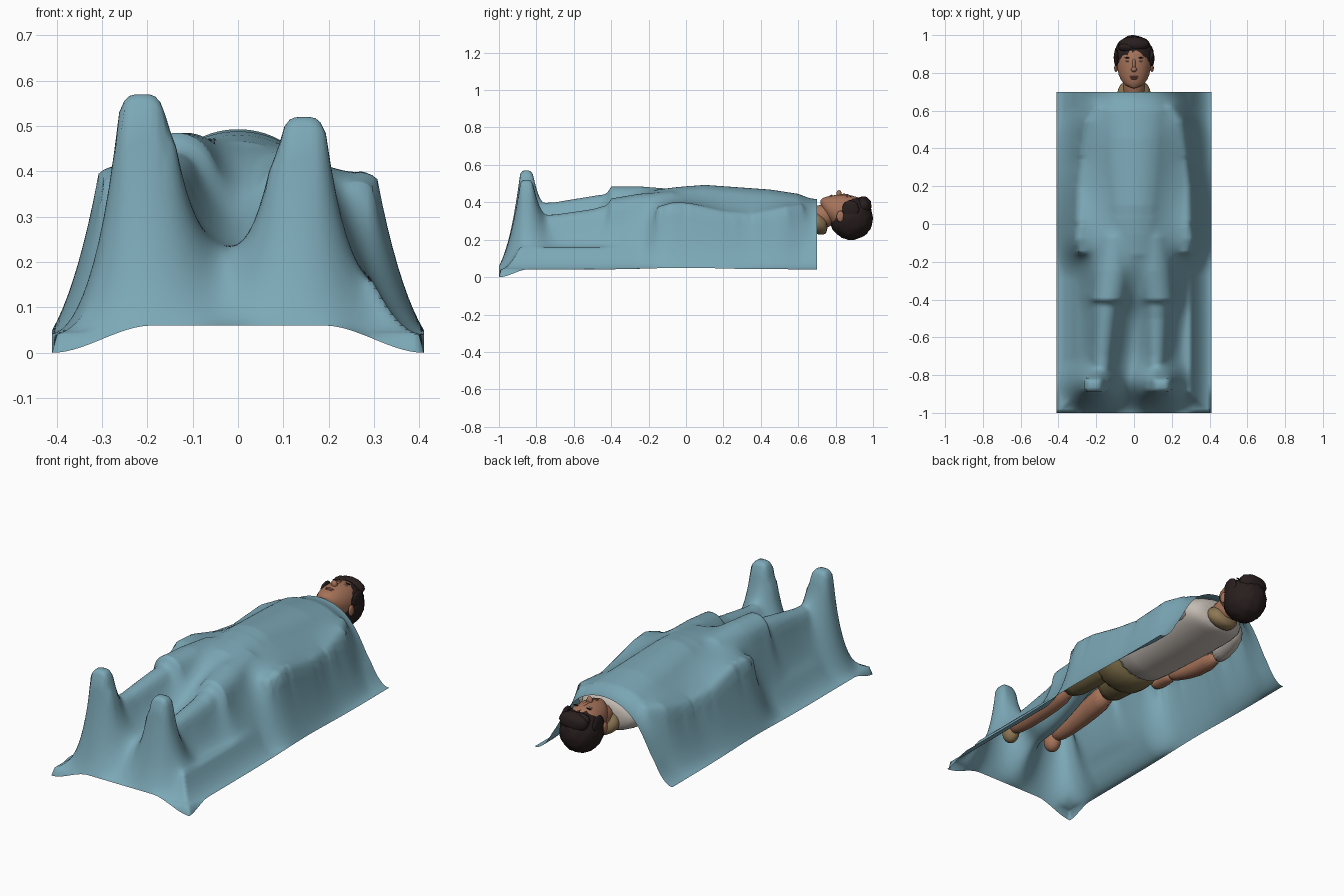
import bpy, bmesh, math, random
from mathutils import Vector

random.seed(4)
if "Cube" in bpy.data.objects:
    bpy.data.objects.remove(bpy.data.objects["Cube"])


def material(name, rgb):
    m = bpy.data.materials.new(name)
    m.use_nodes = True
    m.diffuse_color = (*rgb, 1)
    m.node_tree.nodes["Principled BSDF"].inputs["Base Color"].default_value = (*rgb, 1)
    return m


BLUE = material("blue cloth", (.20, .39, .47))
SKIN = material("skin", (.38, .17, .10))
HAIR = material("dark hair", (.022, .013, .013))
SHIRT = material("pale shirt", (.55, .50, .45))
OLIVE = material("olive shorts", (.17, .13, .055))
TAN = material("tan cloth", (.27, .185, .09))
LIPS = material("lips", (.27, .10, .065))
EYE = material("eye", (.40, .36, .35))


def finish(name, bm, mat, levels=0):
    bmesh.ops.recalc_face_normals(bm, faces=bm.faces)
    me = bpy.data.meshes.new(name)
    bm.to_mesh(me)
    bm.free()
    ob = bpy.data.objects.new(name, me)
    bpy.context.collection.objects.link(ob)
    me.materials.append(mat)
    for f in me.polygons:
        f.use_smooth = True
    if levels:
        ob.modifiers.new("Smooth", "SUBSURF").levels = levels
        ob.modifiers["Smooth"].render_levels = levels
    return ob


def loft(name, mat, stations, sides=16):
    """Elliptical rings along y; a station is (y, x, z, half width, half height)."""
    bm = bmesh.new()
    rings = []
    for y, x, z, rx, rz in stations:
        angles = [2 * math.pi * i / sides for i in range(sides)]
        rings.append([bm.verts.new((x + rx * math.cos(a), y, z + rz * math.sin(a))) for a in angles])
    for a, b in zip(rings, rings[1:]):
        for i in range(sides):
            j = (i + 1) % sides
            bm.faces.new((a[i], a[j], b[j], b[i]))
    bm.faces.new(rings[0])
    bm.faces.new(rings[-1])
    return finish(name, bm, mat, 1)


def ball(name, mat, centre, radii, jitter=0.0, detail=3):
    bm = bmesh.new()
    bmesh.ops.create_icosphere(bm, subdivisions=detail, radius=1)
    for v in bm.verts:
        k = 1 + random.uniform(-jitter, jitter)
        v.co = Vector(c + r * k * p for c, r, p in zip(centre, radii, v.co))
    return finish(name, bm, mat)


# Body parts that lie beneath the sheet
body = [
    ("shirt", SHIRT, [(.70, 0, .32, .11, .075), (.66, 0, .32, .17, .092), (.60, 0, .33, .20, .105),
                      (.45, 0, .33, .185, .128), (.10, 0, .345, .165, .138), (0, 0, .345, .168, .13)]),
    ("shorts_waist", OLIVE, [(.04, 0, .345, .17, .134), (-.06, 0, .34, .172, .13), (-.17, 0, .335, .16, .12)]),
    ("right_shorts_leg", OLIVE, [(-.06, -.095, .37, .092, .09), (-.25, -.115, .385, .09, .09),
                                 (-.40, -.135, .395, .078, .08)]),
    ("left_shorts_leg", OLIVE, [(-.06, .09, .36, .092, .09), (-.25, .105, .345, .09, .09),
                                (-.40, .125, .325, .08, .085)]),
    ("right_lower_leg", SKIN, [(-.36, -.135, .375, .06, .068), (-.50, -.15, .36, .055, .063),
                               (-.70, -.167, .338, .045, .052), (-.86, -.175, .34, .036, .04)]),
    ("left_lower_leg", SKIN, [(-.36, .12, .325, .06, .068), (-.50, .12, .29, .055, .063),
                              (-.70, .118, .272, .045, .052), (-.86, .105, .28, .036, .04)]),
]
for side, s in (("left", 1), ("right", -1)):
    lift = .006 * (1 - s)
    body += [
        (side + "_sleeve", SHIRT, [(.63, s * .17, .33, .04, .05), (.54, s * .21, .315, .055, .06),
                                   (.36, s * .235, .29, .052, .052)]),
        (side + "_arm", SKIN, [(.40, s * .23, .29, .044, .045), (.20, s * .26, .305, .042, .043),
                               (.02, s * .27, .35 + lift, .035, .036), (-.03, s * .27, .36 + lift, .028, .028)]),
        (side + "_hand", SKIN, [(-.01, s * .27, .36 + lift, .03, .03), (-.08, s * .27, .36 + lift, .042, .028),
                                (-.16, s * .26, .345 + lift, .03, .018)]),
    ]
for name, mat, stations in body:
    loft(name, mat, stations)

# Feet with the toes pointing up and splayed outwards: (side, toe x, heel x, top, colour)
feet = [("right", -.212, -.175, .57, SKIN), ("left", .145, .102, .52, TAN)]
for side, x, heel_x, top, mat in feet:
    ball(side + "_toes", mat, (x, -.855, top - .095), (.043, .032, .08))
    ball(side + "_instep", mat, ((x + heel_x) / 2, -.855, top - .17), (.043, .036, .085))
    ball(side + "_heel", mat, (heel_x, -.86, top - .255), (.042, .046, .055))

# Neck, collar and head
loft("neck", SKIN, [(.66, 0, .32, .06, .06), (.73, 0, .325, .058, .064), (.80, 0, .335, .058, .065)])
loft("collar", TAN, [(.67, 0, .30, .105, .07), (.715, 0, .287, .085, .062), (.76, 0, .272, .066, .045)])
loft("head", SKIN, [(.722, 0, .395, .028, .025), (.742, 0, .378, .058, .05), (.785, 0, .355, .084, .085),
                    (.85, 0, .343, .094, .10), (.91, 0, .338, .09, .098), (.955, 0, .33, .065, .07),
                    (.98, 0, .33, .03, .035)], 24)
ball("nose_bridge", SKIN, (0, .845, .432), (.010, .035, .014))
ball("nose_tip", SKIN, (0, .818, .444), (.016, .014, .021))
ball("upper_lip", LIPS, (0, .780, .434), (.024, .005, .007))
ball("lower_lip", LIPS, (0, .770, .431), (.02, .005, .007))
ball("chin", SKIN, (0, .738, .40), (.03, .02, .024))
for side, s in (("left", 1), ("right", -1)):
    ball(side + "_eye", EYE, (s * .035, .862, .431), (.012, .004, .005))
    ball(side + "_brow", HAIR, (s * .036, .880, .432), (.018, .003, .004))
    ball(side + "_ear", SKIN, (s * .095, .825, .325), (.010, .02, .03))
    ball(side + "_sideburn", HAIR, (s * .094, .88, .365), (.013, .045, .045), .05)
ball("hair", HAIR, (0, .884, .315), (.107, .115, .116), .025, 4)
ball("fringe", HAIR, (0, .951, .382), (.082, .041, .05), .04)
ball("parted_fringe", HAIR, (-.035, .937, .40), (.048, .026, .03), .05)

# Draped sheet: a sagging membrane resting on the body
NX, NY = 72, 150
W, Y0, Y1 = .41, -1.0, .70
CELL = (2 * W / NX) ** 2 / 4


def ease(t):
    t = max(0, min(1, t))
    return t * t * (3 - 2 * t)


def sag(x, y):
    """Cloth weight: taut across the torso, heavier by the legs and on the flanks."""
    legs = 22 + 6 * ease((abs(x) - .10) / .12)
    torso = 3 + 25 * ease((abs(x) - .24) / .06)
    return (legs + (torso - legs) * ease((y + .38) / .18)) * CELL


def support(x, y):
    h = min(.158, .04 + 9.5 * (W - abs(x)) ** 2, .04 + 10 * (y + 1) ** 2)
    for _, _, stations in body:
        for a, b in zip(stations, stations[1:]):
            if b[0] <= y <= a[0]:
                t = (y - a[0]) / (b[0] - a[0])
                _, cx, cz, rx, rz = [p + (q - p) * t for p, q in zip(a, b)]
                u = (x - cx) / (rx + .006)
                if abs(u) < 1:
                    h = max(h, cz + (rz + .01) * math.sqrt(1 - u * u))
    for _, cx, _, top, _ in feet:
        for shift, drop in ((0, 0), (.025, .075)):
            u = abs(x - cx + math.copysign(shift, cx)) / .053
            v = abs(y + .853) / .043
            r = u ** 4 + v ** 4
            if r < 1:
                h = max(h, top - drop - .05 * r)
    return h


def hem(x, y):
    if y == Y0:
        return .06 * ease((W - abs(x)) / .22)
    return .042 * ease((y - Y0) / .16) + .008 * math.exp(-(y / .25) ** 2)


xs = [-W + 2 * W * i / NX for i in range(NX + 1)]
ys = [Y0 + (Y1 - Y0) * j / NY for j in range(NY + 1)]
rest = [[support(x, y) for x in xs] for y in ys]
weight = [[sag(x, y) for x in xs] for y in ys]
sheet = [row[:] for row in rest]
for j, y in enumerate(ys):
    sheet[j][0] = sheet[j][NX] = hem(W, y)
sheet[0] = [hem(x, Y0) for x in xs]
for step in range(160):
    for j in range(1, NY + 1):
        row, below, floor, pull = sheet[j], sheet[j - 1], rest[j], weight[j]
        above = sheet[j + 1] if j < NY else below
        for i in range(1, NX):
            mean = (row[i - 1] + row[i + 1] + below[i] + above[i]) / 4 - pull[i]
            row[i] = max(floor[i], row[i] + 1.6 * (mean - row[i]))

bm = bmesh.new()
grid = [[bm.verts.new((x, y, sheet[j][i])) for i, x in enumerate(xs)] for j, y in enumerate(ys)]
for a, b in zip(grid, grid[1:]):
    for i in range(NX):
        bm.faces.new((a[i], a[i + 1], b[i + 1], b[i]))
finish("sheet", bm, BLUE)
